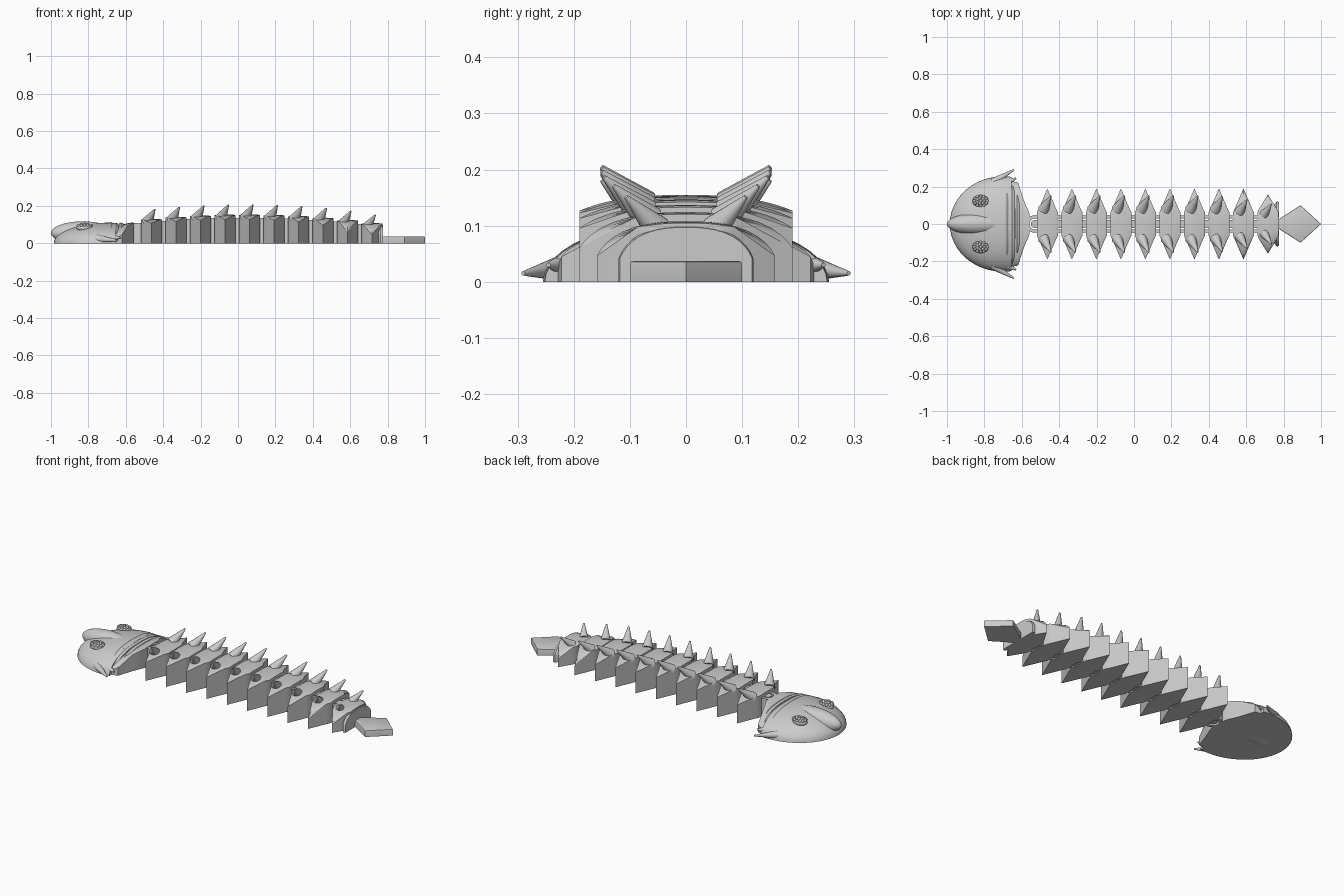
import bpy, bmesh, math
from mathutils import Vector, Matrix

cube = bpy.data.objects.get("Cube")
if cube:
    bpy.data.objects.remove(cube)

grey = bpy.data.materials.new("light_grey")
grey.use_nodes = True
grey.diffuse_color = (0.6, 0.6, 0.6, 1)
bsdf = next(n for n in grey.node_tree.nodes if n.type == 'BSDF_PRINCIPLED')
bsdf.inputs["Base Color"].default_value = (0.6, 0.6, 0.6, 1)
parts = []


def finish(name, bm):
    bmesh.ops.recalc_face_normals(bm, faces=bm.faces[:])
    mesh = bpy.data.meshes.new(name)
    bm.to_mesh(mesh)
    bm.free()
    mesh.materials.append(grey)
    obj = bpy.data.objects.new(name, mesh)
    bpy.context.collection.objects.link(obj)
    parts.append(obj)
    return obj


def loft(name, sections, steps=20):
    """Flat-bottomed arches along x: (x, half width, arch height, arch half width)."""
    bm = bmesh.new()
    rings = []
    for x, w, height, span in sections:
        ring = [bm.verts.new((x, -w, 0))]
        for k in range(steps + 1):
            y = -w * math.cos(math.pi * k / steps)
            z = height * (1 - abs(y / span) ** 2.5) ** 0.4
            ring.append(bm.verts.new((x, y, z)))
        ring.append(bm.verts.new((x, w, 0)))
        rings.append(ring)
    n = len(rings[0])
    for a, b in zip(rings, rings[1:]):
        for k in range(n):
            bm.faces.new((a[k], a[(k + 1) % n], b[(k + 1) % n], b[k]))
    bm.faces.new(rings[0])
    bm.faces.new(rings[-1])
    return finish(name, bm)


def dome(name, centre, radii, back=None):
    """Ellipsoid cut flat at the ground, and optionally at a back plane."""
    bm = bmesh.new()
    bmesh.ops.create_uvsphere(bm, u_segments=48, v_segments=24, radius=1)
    bmesh.ops.transform(bm, matrix=Matrix.Translation(centre) @ Matrix.Diagonal((*radii, 1)), verts=bm.verts[:])
    cuts = [((0, 0, 0), (0, 0, -1))]
    if back is not None:
        cuts.append(((back, 0, 0), (1, 0, 0)))
    for co, no in cuts:
        bmesh.ops.bisect_plane(bm, geom=bm.verts[:] + bm.edges[:] + bm.faces[:],
                               plane_co=co, plane_no=no, clear_outer=True)
        edges = [e for e in bm.edges if e.is_boundary]
        if edges:
            bmesh.ops.holes_fill(bm, edges=edges)
    return finish(name, bm)


def spike(name, base, tip, radius, tip_radius=0.004):
    base, tip = Vector(base), Vector(tip)
    axis = tip - base
    bm = bmesh.new()
    bmesh.ops.create_cone(bm, cap_ends=True, segments=20, radius1=radius, radius2=tip_radius, depth=axis.length)
    turn = axis.to_track_quat('Z', 'Y').to_matrix().to_4x4()
    bmesh.ops.transform(bm, matrix=Matrix.Translation((base + tip) / 2) @ turn, verts=bm.verts[:])
    return finish(name, bm)


def envelope(x):
    """Body arch height and half width."""
    return 0.155 - 0.1 * (x - 0.03) ** 2, 0.275 - 0.23 * max(0, x - 0.03) ** 2


def hinge(x):
    """Open vertical ring with a loose pin inside."""
    height = envelope(x)[0] * 0.88
    bm = bmesh.new()
    outline = [(0.047, 0), (0.047, height), (0.03, height), (0.03, 0)]
    verts = [bm.verts.new((x + r, 0, z)) for r, z in outline]
    edges = [bm.edges.new((verts[k], verts[(k + 1) % 4])) for k in range(4)]
    bmesh.ops.spin(bm, geom=verts + edges, cent=(x, 0, 0), axis=(0, 0, 1), angle=math.tau, steps=32)
    bmesh.ops.remove_doubles(bm, verts=bm.verts[:], dist=1e-5)
    finish("hinge_ring", bm)
    spike("hinge_pin", (x, 0, 0.004), (x, 0, height), 0.022, 0.022)


# Head, snout and stepped neck plates
dome("head", (-0.70, 0, 0), (0.285, 0.255, 0.11), -0.655)
dome("snout_ridge", (-0.83, 0, 0.055), (0.17, 0.058, 0.062))
for x, w, h in ((-0.68, 0.20, 0.114), (-0.652, 0.21, 0.109), (-0.625, 0.19, 0.111)):
    loft("neck_ridge", [(x - 0.011, w, h - 0.006, w * 1.04), (x, w * 1.02, h, w * 1.07),
                        (x + 0.012, w, h - 0.006, w * 1.04)])
loft("neck", [(-0.665, 0.23, 0.085, 0.235), (-0.62, 0.222, 0.1, 0.235),
              (-0.59, 0.13, 0.107, 0.22), (-0.56, 0.06, 0.112, 0.21)])

# Eyes with beads, and cheek horns
for side in (-1, 1):
    centre = Vector((-0.82, side * 0.123, 0.082))
    dome("eye", centre, (0.044, 0.032, 0.022))
    bm = bmesh.new()
    for ring, count in ((0, 1), (0.42, 7), (0.8, 12)):
        for k in range(count):
            a = math.tau * k / count
            up = math.sqrt(1 - ring * ring)
            spot = centre + Vector((0.044 * ring * math.cos(a), 0.032 * ring * math.sin(a), 0.022 * up))
            bmesh.ops.create_icosphere(bm, subdivisions=2, radius=0.008, matrix=Matrix.Translation(spot))
    finish("eye_beads", bm)
    spike("cheek_horn", (-0.755, side * 0.222, 0.024), (-0.643, side * 0.29, 0.015), 0.023)
    spike("jaw_spur", (-0.70, side * 0.21, 0.03), (-0.63, side * 0.245, 0.03), 0.026)

# Jointed body: diamond plates, paired back spikes and hinges
COUNT, PITCH, FIRST = 10, 0.131, -0.463
hinge(FIRST - PITCH / 2)
for i in range(COUNT):
    x = FIRST + i * PITCH
    h, span = envelope(x)
    tip = min(0.19, span * 0.95)
    loft("body_segment", [(x + d, w, h * s, span) for d, w, s in
                          ((-0.056, 0.062, 0.97), (-0.045, 0.085, 0.99), (0, tip, 1),
                           (0.045, 0.085, 0.99), (0.056, 0.062, 0.97))])
    scale = min(1, (span - 0.02) / 0.22)
    for side in (-1, 1):
        spike("back_spike", (x - 0.02, side * 0.078 * scale, h * 0.88),
              (x + 0.018, side * (0.02 + 0.13 * scale), h + 0.03 + 0.02 * scale), 0.031 * (0.4 + 0.6 * scale))
    if i < COUNT - 1:
        hinge(x + PITCH / 2)

# Tail collar and flat diamond tail tip
loft("tail_collar", [(0.735, 0.09, 0.092, 0.1), (0.752, 0.105, 0.098, 0.115),
                     (0.762, 0.12, 0.1, 0.126), (0.775, 0.118, 0.097, 0.124)])
bm = bmesh.new()
outline = [(0.765, -0.02), (0.89, -0.1), (1, 0), (0.89, 0.1), (0.765, 0.02)]
face = bm.faces.new([bm.verts.new((x, y, 0)) for x, y in outline])
up = bmesh.ops.extrude_face_region(bm, geom=[face])["geom"]
bmesh.ops.translate(bm, vec=(0, 0, 0.037), verts=[v for v in up if isinstance(v, bmesh.types.BMVert)])
top = [e for e in bm.edges if all(v.co.z > 0.03 for v in e.verts)]
bmesh.ops.bevel(bm, geom=top, offset=0.005, segments=2, affect='EDGES', profile=0.5)
finish("tail_tip", bm)

# Smooth curved surfaces while keeping hard edges
bpy.ops.object.select_all(action='DESELECT')
for obj in parts:
    obj.select_set(True)
bpy.context.view_layer.objects.active = parts[0]
bpy.ops.object.shade_smooth_by_angle(angle=math.radians(30))
